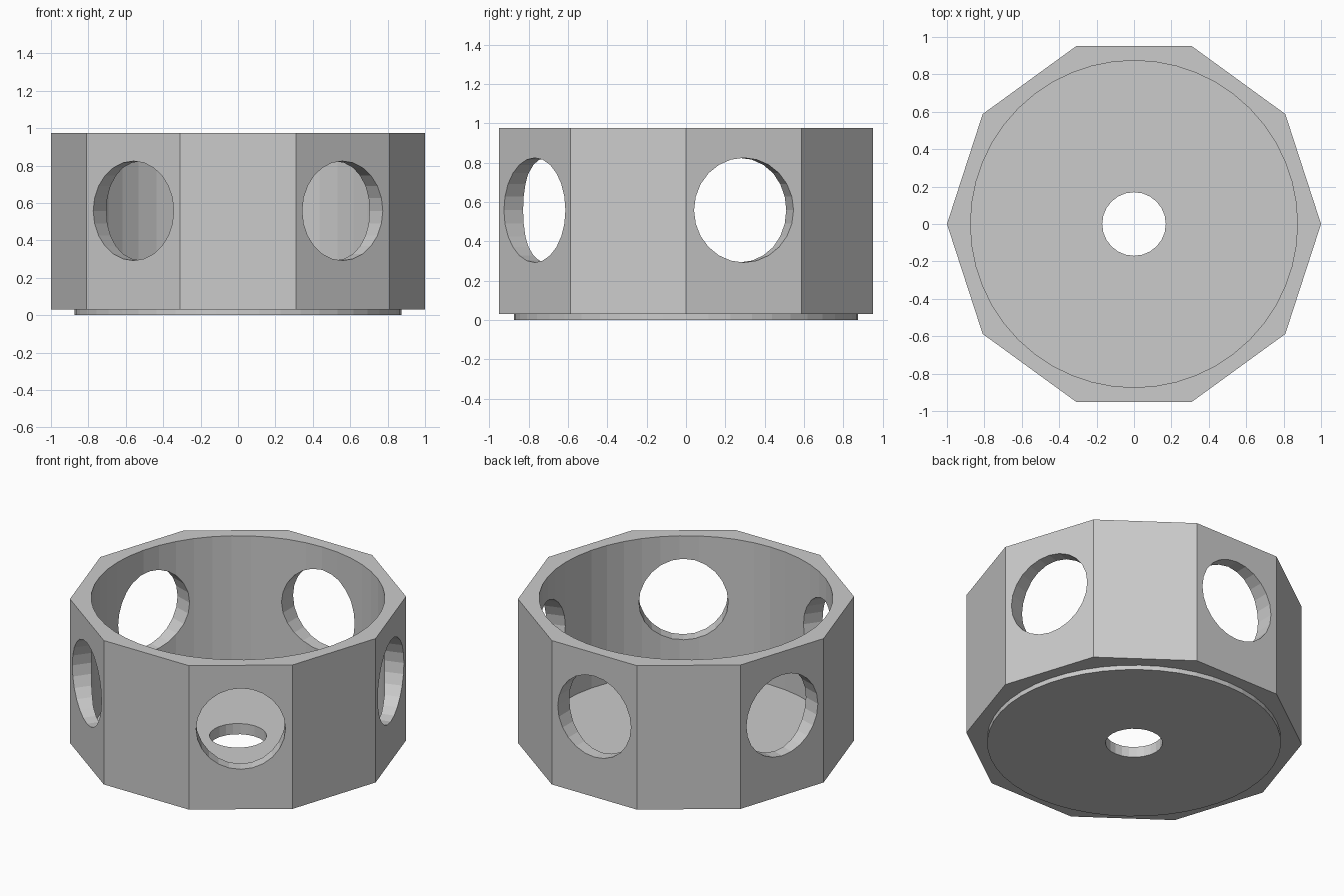
import bpy, bmesh
from math import pi
from mathutils import Matrix

cube = bpy.data.objects.get("Cube")
if cube:
    bpy.data.objects.remove(cube, do_unlink=True)

BOTTOM, TOP, FLOOR = 0.03, 0.975, 0.07
BORE = 0.874

grey = bpy.data.materials.new("light grey")
grey.use_nodes = True
grey.diffuse_color = (0.6, 0.6, 0.6, 1)
grey.node_tree.nodes["Principled BSDF"].inputs["Base Color"].default_value = (0.6, 0.6, 0.6, 1)


def add_prism(bm, sides, radius, z0, z1, place=Matrix()):
    """Add a closed prism running from z0 to z1 along its own axis."""
    shift = Matrix.Translation((0, 0, (z0 + z1) / 2))
    bmesh.ops.create_cone(bm, cap_ends=True, segments=sides, radius1=radius,
                          radius2=radius, depth=z1 - z0, matrix=place @ shift)


def make_object(name, bm, cutter=False):
    mesh = bpy.data.meshes.new(name)
    bm.to_mesh(mesh)
    bm.free()
    mesh.materials.append(grey)
    obj = bpy.data.objects.new(name, mesh)
    bpy.context.collection.objects.link(obj)
    if cutter:
        obj.hide_render = True
        obj.display_type = 'WIRE'
        obj.hide_set(True)
    return obj


def prism(name, *args, cutter=False):
    bm = bmesh.new()
    add_prism(bm, *args)
    return make_object(name, bm, cutter)


def cut(target, cutter):
    mod = target.modifiers.new(cutter.name, 'BOOLEAN')
    mod.operation = 'DIFFERENCE'
    mod.solver = 'EXACT'
    mod.object = cutter


# Ten-sided outer wall with a round bore; a corner points along +x
turn = Matrix.Rotation(pi / 2, 4, 'Z')
wall = prism("outer_wall", 10, 1.0, BOTTOM, TOP, turn)
cut(wall, prism("bore_cutter", 48, BORE, -0.5, 1.5, cutter=True))

# Round windows through every second flat
bm = bmesh.new()
for i in range(5):
    place = (Matrix.Translation((0, 0, 0.558))
             @ Matrix.Rotation(pi / 10 + i * 2 * pi / 5, 4, 'Z')
             @ Matrix.Rotation(pi / 2, 4, 'Y'))
    add_prism(bm, 24, 0.266, 0.6, 1.2, place)
cut(wall, make_object("window_cutter", bm, cutter=True))

# Floor plate standing slightly below the wall, with a centre hole
plate = prism("floor_plate", 48, BORE, 0, FLOOR)
cut(plate, prism("centre_hole_cutter", 24, 0.17, -0.5, 0.5, cutter=True))
